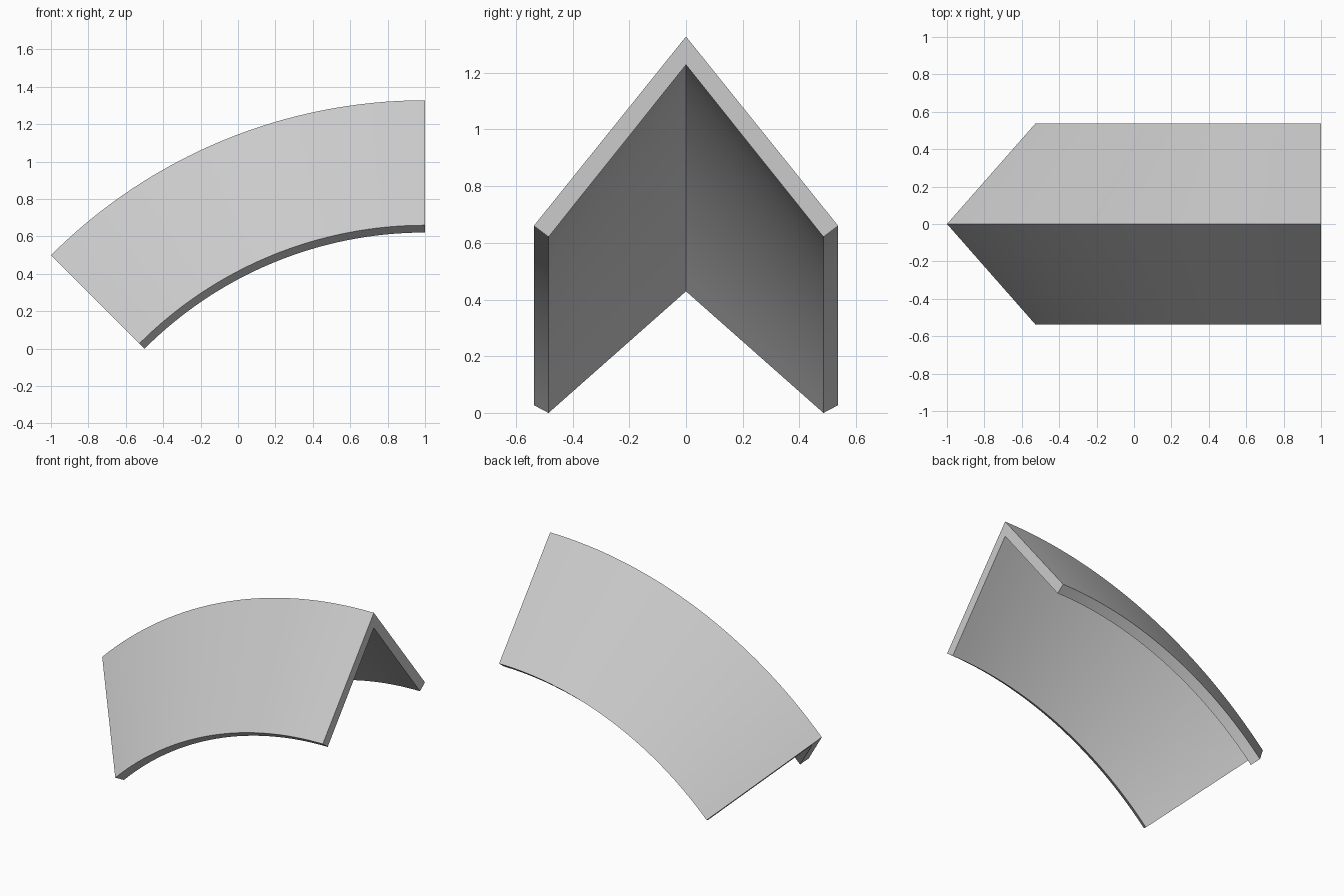
import bpy, bmesh
from math import radians
from mathutils import Vector

if "Cube" in bpy.data.objects:
    bpy.data.objects.remove(bpy.data.objects["Cube"])

CENTRE = Vector((1.0, 0.0, -1.5))   # axis of the bend
SWEEP = radians(45)
STEPS = 32

# Chevron cross-section (y, z) at the x = 1 end
profile = [(0, 1.328), (0.537, 0.66), (0.485, 0.621),
           (0, 1.228), (-0.485, 0.621), (-0.537, 0.66)]

# Sweep the cross-section around the y axis, keeping both end caps
bm = bmesh.new()
verts = [bm.verts.new((1.0, y, z)) for y, z in profile]
cap = bm.faces.new(verts)
bmesh.ops.spin(bm, geom=[cap] + list(bm.edges) + verts, cent=CENTRE,
               axis=(0, 1, 0), angle=-SWEEP, steps=STEPS, use_duplicate=False)

# Close the starting end if the spin consumed its cap
open_edges = [e for e in bm.edges if e.is_boundary]
if open_edges:
    bmesh.ops.contextual_create(bm, geom=open_edges)
bmesh.ops.recalc_face_normals(bm, faces=bm.faces)

mesh = bpy.data.meshes.new("curved_ridge_cap")
bm.to_mesh(mesh)
bm.free()
ridge = bpy.data.objects.new("curved_ridge_cap", mesh)
bpy.context.collection.objects.link(ridge)

# Smooth along the bend, crisp at the profile corners
bpy.context.view_layer.objects.active = ridge
ridge.select_set(True)
bpy.ops.object.shade_smooth_by_angle(angle=radians(30))
